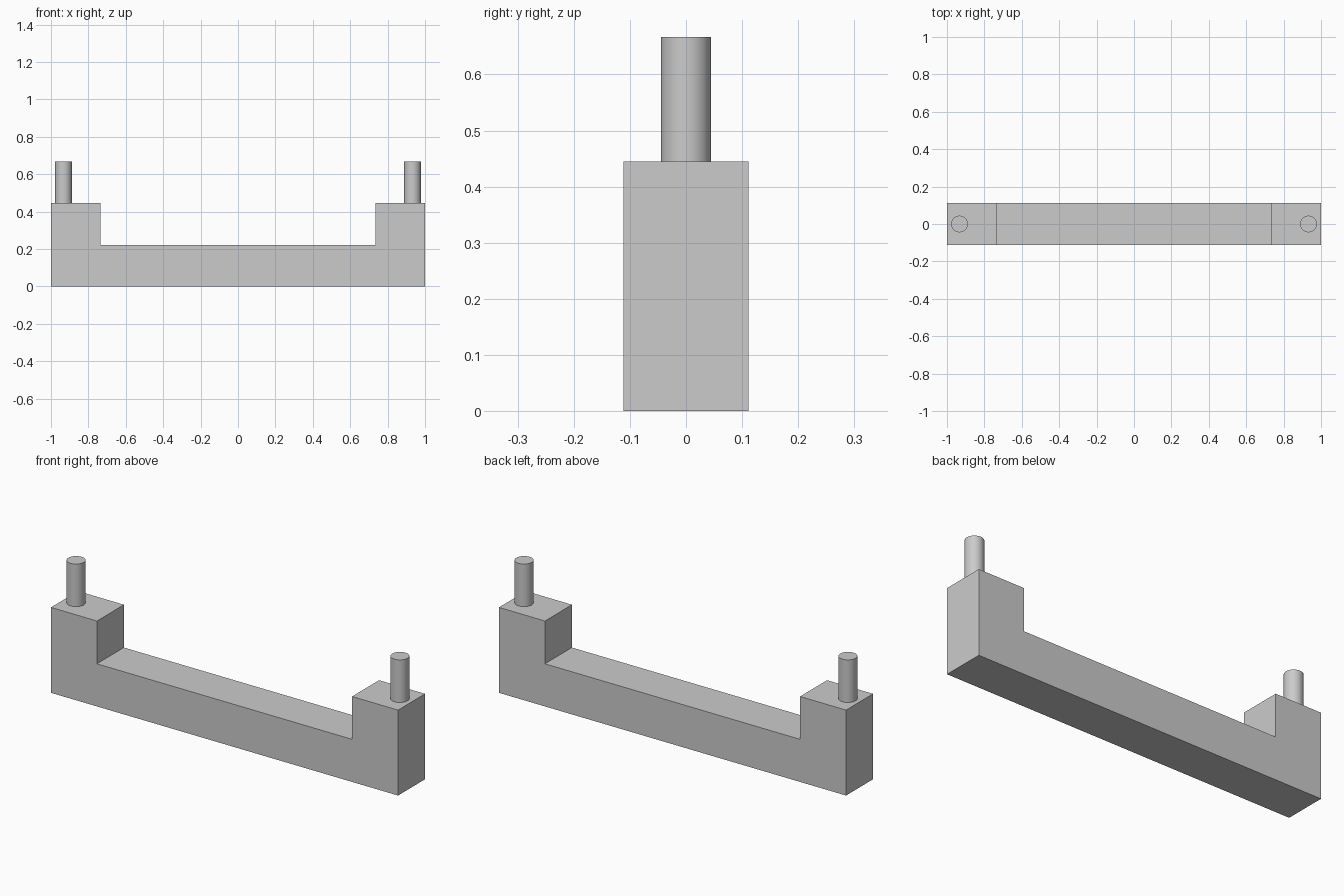
import bpy
import bmesh

if "Cube" in bpy.data.objects:
    bpy.data.objects.remove(bpy.data.objects["Cube"], do_unlink=True)

grey = bpy.data.materials.new("plain grey")
grey.use_nodes = True
colour = (0.6, 0.6, 0.6, 1)
grey.diffuse_color = colour
grey.node_tree.nodes["Principled BSDF"].inputs["Base Color"].default_value = colour

HALF_DEPTH = 0.111
BAR_TOP = 0.222
BLOCK_TOP = 0.445
BLOCK_INNER = 0.735
POST_TOP = 0.667
POST_RADIUS = 0.0445
POST_X = 0.933

# Handle body: U-shaped profile extruded from front to back
right_half = [(1, 0), (1, BLOCK_TOP), (BLOCK_INNER, BLOCK_TOP), (BLOCK_INNER, BAR_TOP)]
profile = right_half + [(-x, z) for x, z in reversed(right_half)]
bm = bmesh.new()
front = bm.faces.new([bm.verts.new((x, -HALF_DEPTH, z)) for x, z in profile])
back = bmesh.ops.extrude_face_region(bm, geom=[front], use_keep_orig=True)
moved = [v for v in back["geom"] if isinstance(v, bmesh.types.BMVert)]
bmesh.ops.translate(bm, verts=moved, vec=(0, 2 * HALF_DEPTH, 0))
bmesh.ops.recalc_face_normals(bm, faces=bm.faces)
mesh = bpy.data.meshes.new("handle_body")
bm.to_mesh(mesh)
bm.free()
mesh.materials.append(grey)
body = bpy.data.objects.new("handle_body", mesh)
bpy.context.collection.objects.link(body)

# Round mounting posts on the end blocks
for name, side in (("left_post", 1), ("right_post", -1)):
    bpy.ops.mesh.primitive_cylinder_add(
        vertices=48, radius=POST_RADIUS, depth=POST_TOP - BLOCK_TOP,
        location=(side * POST_X, 0, (POST_TOP + BLOCK_TOP) / 2))
    post = bpy.context.object
    post.name = name
    post.data.materials.append(grey)
    bpy.ops.object.shade_smooth_by_angle()
